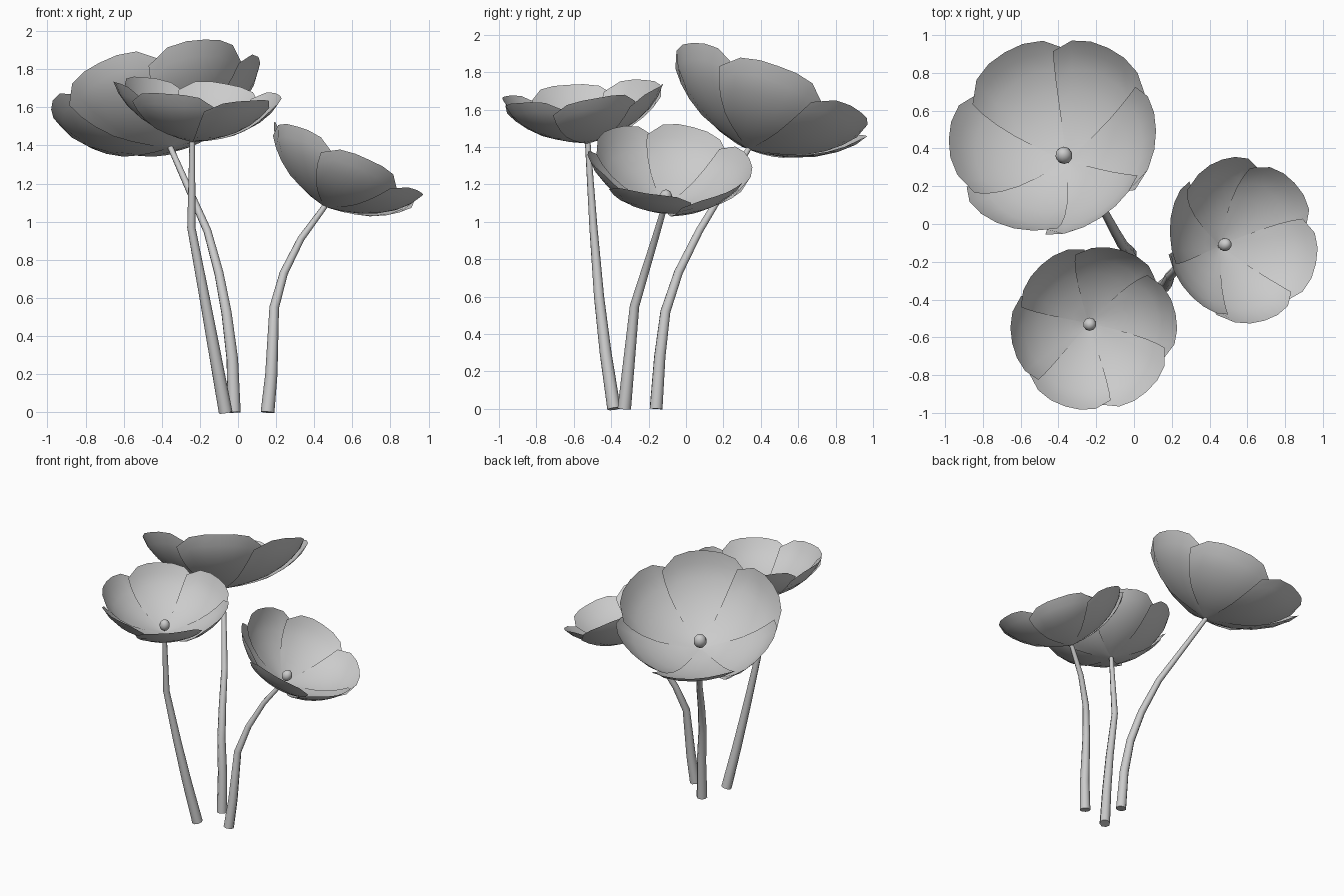
import bpy
import bmesh
from math import radians, sin, cos
from mathutils import Vector, Matrix

cube = bpy.data.objects.get("Cube")
if cube:
    bpy.data.objects.remove(cube, do_unlink=True)

grey = bpy.data.materials.new("plain_grey")
grey.use_nodes = True
grey.diffuse_color = (0.6, 0.6, 0.6, 1)
grey.node_tree.nodes["Principled BSDF"].inputs["Base Color"].default_value = (0.6, 0.6, 0.6, 1)

# Petal section from base to tip: radius, height
PROFILE = [(0.01, 0.0), (0.12, 0.025), (0.23, 0.065), (0.34, 0.135), (0.41, 0.21), (0.45, 0.285)]
ROWS, COLS, PETALS = 6, 6, 6


def section(v):
    """Point on the petal section at v from 0 to 1."""
    f = min(v, 0.9999) * (len(PROFILE) - 1)
    i = int(f)
    return Vector(PROFILE[i]).lerp(Vector(PROFILE[i + 1]), f - i)


def finish(name, bm, matrix, angle=60):
    mesh = bpy.data.meshes.new(name)
    bm.to_mesh(mesh)
    bm.free()
    mesh.transform(matrix)
    mesh.materials.append(grey)
    obj = bpy.data.objects.new(name, mesh)
    bpy.context.collection.objects.link(obj)
    shade(obj, angle)
    return obj


def shade(obj, angle):
    bpy.ops.object.select_all(action="DESELECT")
    obj.select_set(True)
    bpy.context.view_layer.objects.active = obj
    bpy.ops.object.shade_smooth_by_angle(angle=radians(angle))


def petals(name, matrix, turn):
    """Ring of overlapping petals, each with one edge tucked under the next."""
    bm = bmesh.new()
    for p in range(PETALS):
        middle = radians(turn + p * 360 / PETALS)
        grid = []
        for row in range(ROWS + 1):
            line = []
            for col in range(COLS + 1):
                t = 2 * col / COLS - 1
                v = row / ROWS * (1 - 0.17 * abs(t) ** 4)
                r, h = section(v)
                a = middle + t * radians(38 - 6 * v * v)
                lift = 0.014 * t * v
                r -= lift * 0.7
                line.append(bm.verts.new((r * cos(a), r * sin(a), h + lift)))
            grid.append(line)
        for low, high in zip(grid, grid[1:]):
            for c in range(COLS):
                bm.faces.new((low[c], low[c + 1], high[c + 1], high[c]))
    finish(name, bm, matrix)


def stem(name, points, base_radius, tip_radius):
    """Tapered tube through the points."""
    curve = bpy.data.curves.new(name, "CURVE")
    curve.dimensions = "3D"
    curve.bevel_depth = 1
    curve.bevel_resolution = 2
    curve.use_fill_caps = True
    spline = curve.splines.new("POLY")
    spline.points.add(len(points) - 1)
    for i, (point, co) in enumerate(zip(spline.points, points)):
        k = co[2] / points[-1][2]
        point.co = (*co, 1)
        point.radius = base_radius + (tip_radius - base_radius) * k
    curve.materials.append(grey)
    obj = bpy.data.objects.new(name, curve)
    bpy.context.collection.objects.link(obj)
    bpy.ops.object.select_all(action="DESELECT")
    obj.select_set(True)
    bpy.context.view_layer.objects.active = obj
    bpy.ops.object.convert(target="MESH")
    shade(bpy.context.view_layer.objects.active, 50)


def flower(name, points, axis, size, turn):
    axis = Vector(axis).normalized()
    tilt = Vector((0, 0, 1)).rotation_difference(axis).to_matrix().to_4x4()
    matrix = Matrix.Translation(points[-1]) @ tilt @ Matrix.Scale(size, 4)
    stem(name + "_stem", points, 0.036, 0.015)
    petals(name + "_petals", matrix, turn)
    # Seed head in the middle of the bowl
    bm = bmesh.new()
    bmesh.ops.create_uvsphere(bm, u_segments=10, v_segments=8, radius=0.036)
    place = Matrix.Translation((0, 0, 0.06)) @ Matrix.Diagonal((1, 1, 1.15, 1))
    finish(name + "_seed_head", bm, matrix @ place)


flower("back_flower",
       [(-0.02, -0.16, 0), (-0.03, -0.14, 0.28), (-0.06, -0.11, 0.52), (-0.1, -0.04, 0.73),
        (-0.16, 0.07, 0.95), (-0.355, 0.335, 1.39)],
       (-0.24, 0.42, 1), 1.25, 0)
flower("front_flower",
       [(-0.065, -0.385, 0), (-0.12, -0.43, 0.3), (-0.175, -0.465, 0.6), (-0.245, -0.495, 0.97),
        (-0.24, -0.525, 1.42)],
       (0.1, -0.1, 1), 0.98, 10)
flower("left_flower",
       [(0.155, -0.33, 0), (0.175, -0.31, 0.2), (0.19, -0.275, 0.55), (0.24, -0.22, 0.73),
        (0.33, -0.165, 0.91), (0.455, -0.115, 1.08)],
       (0.5, 0.12, 1), 0.98, -15)
